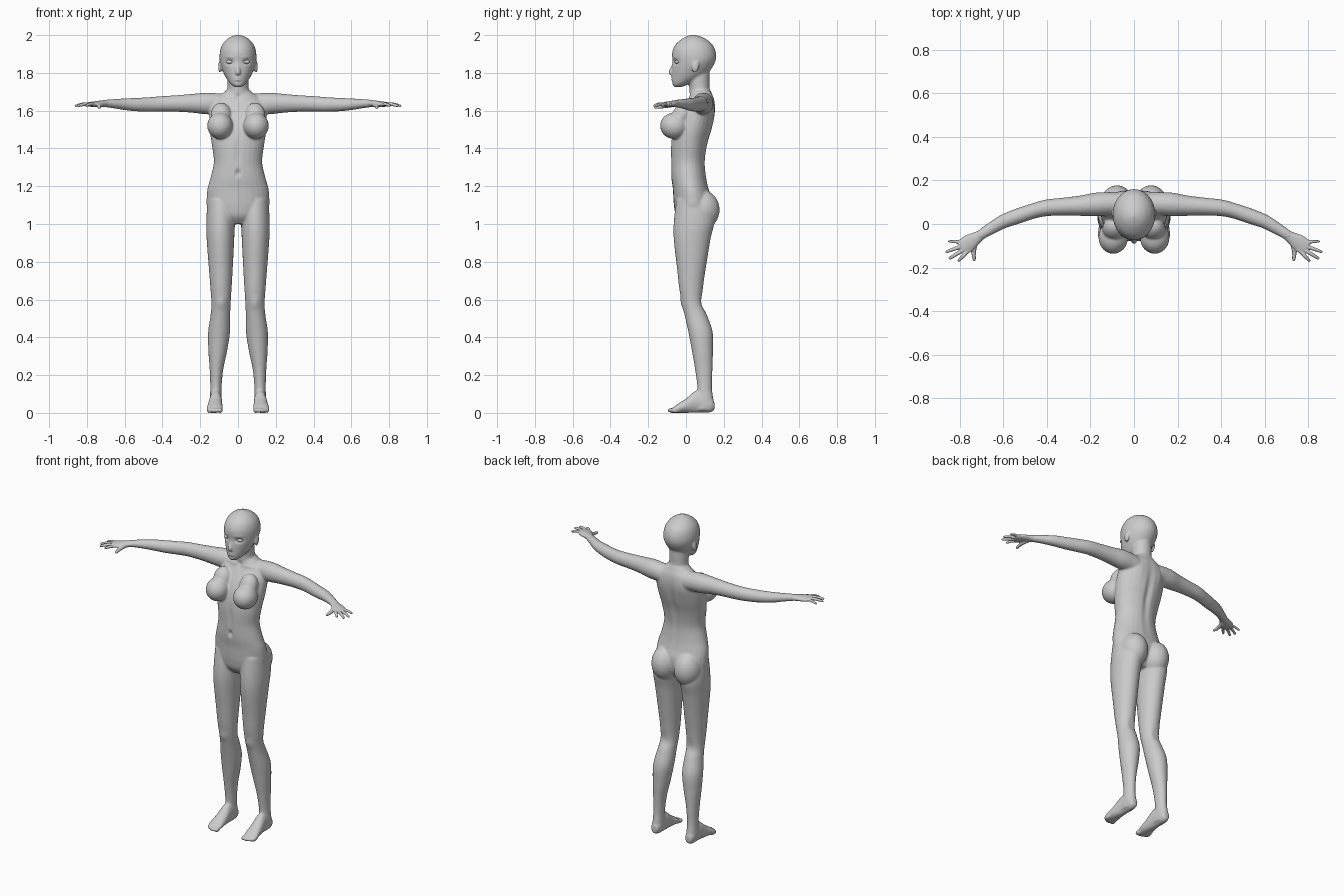
import bpy, bmesh, math
from mathutils import Vector, Matrix

SIDES = (1, -1)


def spline(rows, steps=5):
    """Catmull-Rom interpolation of equal-length number rows."""
    out = []
    for i in range(len(rows) - 1):
        a, b, c, d = rows[max(i - 1, 0)], rows[i], rows[i + 1], rows[min(i + 2, len(rows) - 1)]
        for k in range(steps):
            t = k / steps
            out.append([q + .5 * t * (r - p + t * (2 * p - 5 * q + 4 * r - s + t * (3 * (q - r) + s - p)))
                        for p, q, r, s in zip(a, b, c, d)])
    return out + [rows[-1]]


def skin(bm, rings, s=1, n=28):
    """Bridge elliptical rings given as (centre, u axis, v axis)."""
    loops = []
    for c, u, v in rings:
        loop = []
        for i in range(n):
            a = 2 * math.pi * i / n
            p = c + u * math.cos(a) + v * math.sin(a)
            loop.append(bm.verts.new((p.x * s, p.y, p.z)))
        loops.append(loop)
    faces = [bm.faces.new(loops[0]), bm.faces.new(loops[-1])]
    for a, b in zip(loops, loops[1:]):
        for i in range(n):
            j = (i + 1) % n
            faces.append(bm.faces.new((a[i], a[j], b[j], b[i])))
    bmesh.ops.recalc_face_normals(bm, faces=faces)


def upright(bm, rows, s=1):
    """Rows: z, centre x, half width, front y, back y."""
    skin(bm, [(Vector((cx, (f + b) / 2, z)), Vector((w, 0, 0)), Vector((0, (b - f) / 2, 0)))
              for z, cx, w, f, b in spline(rows)], s)


def tube(bm, rows, s=1):
    """Rows: x, y, z, horizontal radius, vertical radius, along a path."""
    pts = spline(rows)
    rings = []
    for i, p in enumerate(pts):
        d = Vector(pts[min(i + 1, len(pts) - 1)][:3]) - Vector(pts[max(i - 1, 0)][:3])
        u = Vector((-d.y, d.x, 0)).normalized()
        rings.append((Vector(p[:3]), u * p[3], d.normalized().cross(u) * p[4]))
    skin(bm, rings, s)


def ball(bm, c, r, s=1, tilt=0):
    m = (Matrix.Translation((c[0] * s, c[1], c[2])) @ Matrix.Rotation(tilt, 4, 'X')
         @ Matrix.Diagonal((*r, 1)))
    bmesh.ops.create_uvsphere(bm, u_segments=24, v_segments=16, radius=1, matrix=m)


def finish(name, bm, voxel=0, smooth=0, dents=()):
    """Fuse the parts, smooth them and press in the surface details."""
    me = bpy.data.meshes.new(name)
    bm.to_mesh(me)
    bm.free()
    ob = bpy.data.objects.new(name, me)
    bpy.context.collection.objects.link(ob)
    if voxel:
        m = ob.modifiers.new("fuse", 'REMESH')
        m.mode, m.voxel_size = 'VOXEL', voxel
        m = ob.modifiers.new("soften", 'SMOOTH')
        m.factor, m.iterations = .5, smooth
        dg = bpy.context.evaluated_depsgraph_get()
        ob.data = bpy.data.meshes.new_from_object(ob.evaluated_get(dg))
        ob.modifiers.clear()
    for v in ob.data.vertices:
        move = Vector()
        for c, r, d in dents:
            q = [(a - b) / e for a, b, e in zip(v.co, c, r)]
            k = q[0] ** 2 + q[1] ** 2 + q[2] ** 2
            if k < 6:
                move += Vector(d) * math.exp(-k)
        v.co += move
    ob.data.shade_smooth()
    return ob


body = bmesh.new()

# torso
upright(body, [(1.0, 0, .07, -.02, .09), (1.04, 0, .135, -.052, .12), (1.09, 0, .164, -.063, .135),
               (1.14, 0, .166, -.067, .135), (1.19, 0, .161, -.07, .12), (1.25, 0, .144, -.078, .108),
               (1.33, 0, .128, -.08, .102), (1.42, 0, .139, -.08, .115), (1.5, 0, .15, -.068, .138),
               (1.57, 0, .153, -.042, .152), (1.62, 0, .15, -.012, .155), (1.66, 0, .13, .012, .15),
               (1.69, 0, .085, .02, .138), (1.71, 0, .06, .025, .13)])

# neck
upright(body, [(1.62, 0, .065, .02, .145), (1.68, 0, .062, .018, .135), (1.72, 0, .056, .018, .125),
               (1.77, 0, .056, .01, .125), (1.82, 0, .056, .01, .125)])

# head
upright(body, [(1.725, 0, .018, -.062, -.025), (1.742, 0, .04, -.073, .02), (1.775, 0, .064, -.075, .09),
               (1.815, 0, .083, -.074, .13), (1.865, 0, .097, -.072, .157), (1.91, 0, .096, -.073, .158),
               (1.95, 0, .083, -.056, .14), (1.98, 0, .057, -.022, .105), (1.994, 0, .033, .005, .072),
               (2.002, 0, .008, .03, .046)])

# nose
tube(body, [(0, -.06, 1.865, .008, .008), (0, -.068, 1.835, .009, .01),
            (0, -.079, 1.805, .013, .014), (0, -.078, 1.792, .012, .008)])
# lips
ball(body, (0, -.066, 1.768), (.024, .014, .011))

for s in SIDES:
    # ear
    ball(body, (.096, .05, 1.832), (.009, .019, .032), s, -.15)
    # chest
    ball(body, (.095, -.062, 1.52), (.068, .075, .07), s)
    ball(body, (.09, -.022, 1.575), (.055, .05, .07), s, -.4)
    # buttock
    ball(body, (.078, .085, 1.075), (.08, .093, .105), s)

    # leg
    upright(body, [(1.13, .09, .07, -.05, .12), (1.02, .092, .076, -.064, .15), (.92, .093, .073, -.065, .13),
                   (.76, .091, .063, -.047, .104), (.66, .09, .056, -.036, .09), (.58, .09, .051, -.021, .086),
                   (.52, .093, .052, -.008, .11), (.43, .1, .058, .012, .141), (.33, .107, .05, .031, .143),
                   (.23, .114, .036, .048, .14), (.13, .117, .03, .06, .138), (.06, .118, .032, .05, .146),
                   (.015, .118, .03, .04, .14)], s)

    # foot
    foot = [(.15, .118, .018, .015, .06), (.125, .118, .03, .002, .09), (.06, .118, .033, 0, .12),
            (.0, .121, .039, 0, .076), (-.04, .123, .043, 0, .05), (-.065, .124, .041, 0, .032)]
    skin(body, [(Vector((cx, y, (a + b) / 2)), Vector((w, 0, 0)), Vector((0, 0, (b - a) / 2)))
                for y, cx, w, a, b in spline(foot)], s)

    # toes
    for x, y, r in ((.094, -.072, .013), (.113, -.075, .009), (.129, -.07, .009),
                    (.143, -.063, .008), (.156, -.053, .008)):
        ball(body, (x, y, .013), (r, .024, .014), s)

    # arm
    tube(body, [(.03, .09, 1.63, .05, .055), (.1, .093, 1.635, .052, .056), (.17, .09, 1.638, .054, .057),
                (.24, .084, 1.639, .047, .05), (.32, .08, 1.638, .041, .044), (.4, .074, 1.636, .038, .041),
                (.46, .06, 1.633, .035, .039), (.53, .037, 1.632, .035, .036), (.6, .011, 1.634, .032, .031),
                (.66, -.023, 1.637, .027, .024), (.7, -.048, 1.638, .024, .02),
                (.725, -.064, 1.637, .024, .016)], s)

    # hand
    hand = bmesh.new()
    tube(hand, [(.69, -.042, 1.638, .022, .018), (.72, -.062, 1.637, .027, .017),
                (.755, -.085, 1.635, .037, .015), (.785, -.107, 1.633, .036, .012),
                (.793, -.113, 1.632, .03, .009)], s)
    for bx, by, tx, ty, r in ((.765, -.128, .804, -.168, .0085), (.782, -.118, .844, -.157, .009),
                              (.79, -.102, .858, -.127, .0085), (.79, -.082, .846, -.08, .0075)):
        tube(hand, [(bx - .02, by + .012, 1.634, r, r), (bx, by, 1.634, r, r),
                    ((bx + tx) / 2, (by + ty) / 2, 1.634, r, r),
                    (tx, ty, 1.626, r * .75, r * .75), (tx + .004, ty - .003, 1.625, r * .3, r * .3)], s)
    # thumb
    tube(hand, [(.722, -.07, 1.632, .014, .013), (.733, -.105, 1.626, .013, .012),
                (.735, -.135, 1.621, .01, .01), (.732, -.164, 1.617, .007, .007),
                (.731, -.169, 1.616, .003, .003)], s)
    finish("left_hand" if s > 0 else "right_hand", hand, .003, 3)

    # eye
    eye = bmesh.new()
    ball(eye, (.043, -.045, 1.858), (.02, .015, .011), s)
    finish("left_eye" if s > 0 else "right_eye", eye)

# surface details: centre, radii, push
dents = [((0, -.08, 1.27), (.012, .03, .018), (0, .012, 0)),      # navel
         ((0, -.08, 1.38), (.014, .04, .07), (0, .006, 0)),       # midline
         ((0, .14, 1.42), (.02, .05, .17), (0, -.012, 0)),        # spine
         ((0, .01, 1.67), (.015, .03, .016), (0, .008, 0)),       # throat notch
         ((0, -.08, 1.768), (.02, .02, .002), (0, .004, 0)),      # mouth
         ((0, -.08, 1.75), (.02, .02, .007), (0, .004, 0))]       # chin crease
for s in SIDES:
    dents += [((.044 * s, -.06, 1.857), (.022, .03, .013), (0, .012, 0)),   # eye socket
              ((.045 * s, -.06, 1.884), (.025, .03, .007), (0, -.003, 0)),  # brow
              ((.08 * s, .0, 1.668), (.06, .03, .008), (0, -.006, .002)),   # collarbone
              ((.08 * s, .16, 1.58), (.035, .04, .06), (0, .006, 0)),       # shoulder blade
              ((.09 * s, -.02, .58), (.025, .02, .03), (0, -.006, 0)),      # kneecap
              ((.09 * s, .09, .585), (.02, .02, .04), (0, -.005, 0))]       # knee hollow
finish("body", body, .0055, 7, dents)
